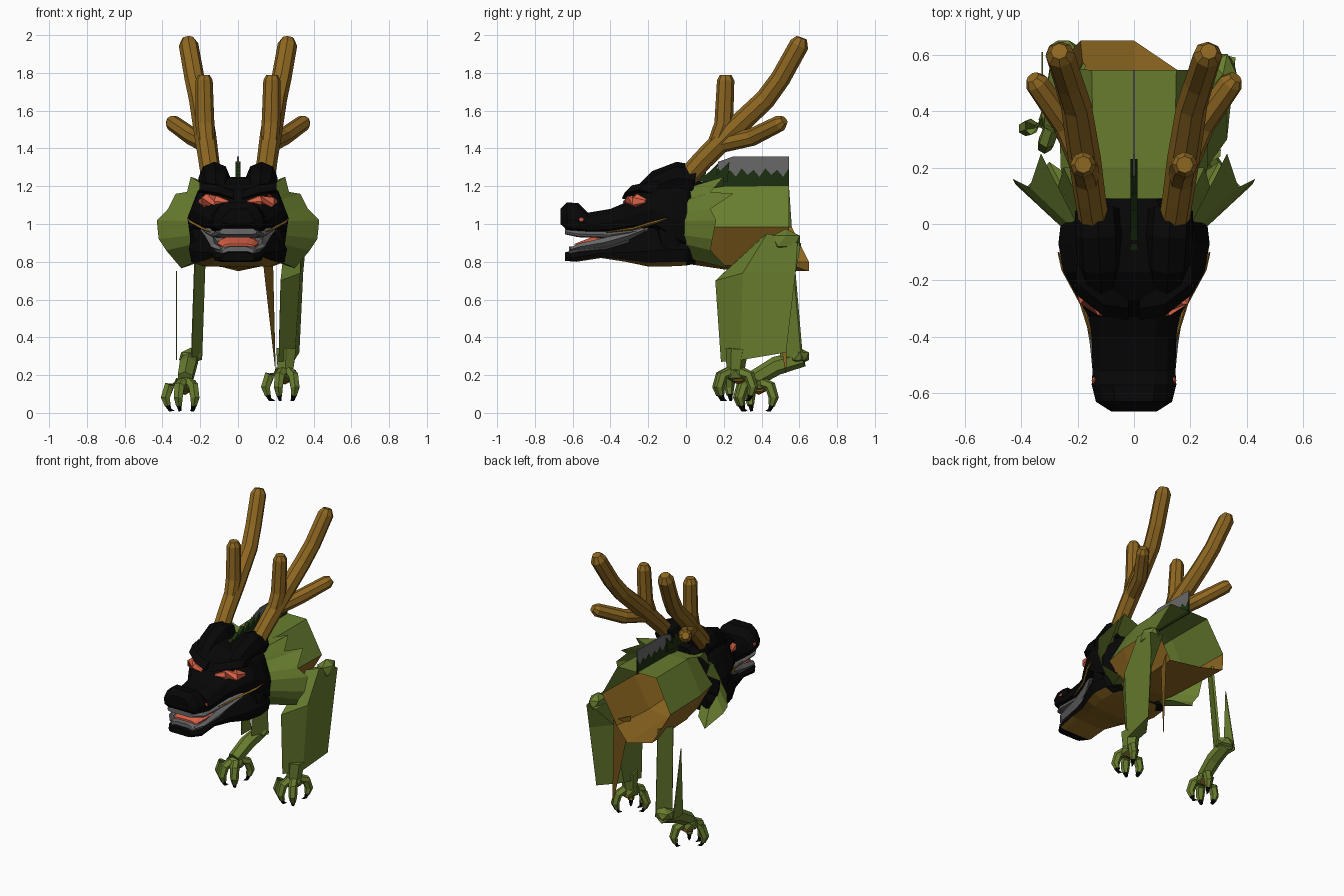
import bpy, bmesh, math
from mathutils import Vector

if "Cube" in bpy.data.objects:
    bpy.data.objects.remove(bpy.data.objects["Cube"])

def material(name, rgb):
    m = bpy.data.materials.new(name)
    m.diffuse_color = (*rgb, 1)
    m.use_nodes = True
    m.node_tree.nodes["Principled BSDF"].inputs["Base Color"].default_value = m.diffuse_color
    return m

GREEN = material("scale green", (0.138, 0.205, 0.028))
DARK = material("dark green", (0.012, 0.030, 0.005))
BROWN = material("horn brown", (0.270, 0.135, 0.015))
BLACK = material("mask black", (0.002, 0.002, 0.002))
GREY = material("tooth grey", (0.140, 0.140, 0.140))
RED = material("eye red", (0.700, 0.120, 0.062))

def build(name, verts, faces, mats, rule=None):
    """Mesh object with outward normals; rule(face) picks the material slot."""
    bm = bmesh.new()
    vs = [bm.verts.new(v) for v in verts]
    for f in faces:
        bm.faces.new([vs[i] for i in f])
    bmesh.ops.recalc_face_normals(bm, faces=bm.faces)
    if rule:
        for f in bm.faces:
            f.material_index = rule(f)
    me = bpy.data.meshes.new(name)
    bm.to_mesh(me)
    bm.free()
    for m in mats:
        me.materials.append(m)
    ob = bpy.data.objects.new(name, me)
    bpy.context.collection.objects.link(ob)
    return ob

def loft(name, rings, mats, rule=None, open_end=False):
    n = len(rings[0])
    verts = [p for r in rings for p in r]
    faces = [(k*n+i, k*n+(i+1) % n, (k+1)*n+(i+1) % n, (k+1)*n+i)
             for k in range(len(rings)-1) for i in range(n)]
    faces.append(tuple(range(n)))
    if not open_end:
        faces.append(tuple(range(len(verts)-n, len(verts))))
    return build(name, verts, faces, mats, rule)

def tube(name, path, radii, mat, n=8):
    pts = [Vector(p) for p in path]
    rings = []
    for i, p in enumerate(pts):
        t = (pts[min(i+1, len(pts)-1)] - pts[max(i-1, 0)]).normalized()
        ref = Vector((0, 0, 1)) if abs(t.x) > .8 else Vector((1, 0, 0))
        u = ref.cross(t).normalized()
        v = t.cross(u)
        rings.append([p + radii[i]*(math.cos(a)*u + math.sin(a)*v)
                      for a in (2*math.pi*j/n for j in range(n))])
    return loft(name, rings, [mat])

def slab(name, outline, x0, x1, mat):
    """Prism from a (y, z) outline between two x planes."""
    return loft(name, [[(x, y, z) for y, z in outline] for x in (x0, x1)], [mat])

def ball(name, loc, size, mat, sub=1):
    bm = bmesh.new()
    bmesh.ops.create_icosphere(bm, subdivisions=sub, radius=1)
    verts = [tuple(loc[k] + v.co[k]*size[k] for k in range(3)) for v in bm.verts]
    bm.verts.index_update()
    faces = [[v.index for v in f.verts] for f in bm.faces]
    bm.free()
    return build(name, verts, faces, [mat])

def section(y, w, zb, zt):
    half = [(0, 1), (.5, 1), (.8, .78), (1, .38), (.95, .1), (.7, 0), (0, 0)]
    ring = half + [(-x, z) for x, z in half[-2:0:-1]]
    return [(x*w, y, zb + z*(zt-zb)) for x, z in ring]

# Head: skull with snout, then lower jaw with a brown throat
loft("skull", [section(*s) for s in (
    (-.665, .08, 1.0, 1.08), (-.63, .135, .968, 1.115), (-.57, .15, .96, 1.11),
    (-.52, .147, .955, 1.06), (-.40, .15, .96, 1.08), (-.33, .16, .968, 1.11),
    (-.27, .195, .975, 1.18), (-.17, .25, .98, 1.24), (-.07, .268, .90, 1.25),
    (0, .26, .86, 1.25), (.09, .15, .95, 1.22))], [BLACK])
loft("lower_jaw", [section(*s) for s in (
    (-.64, .09, .805, .85), (-.58, .13, .80, .865), (-.45, .14, .82, .885),
    (-.32, .17, .80, .93), (-.2, .23, .775, .985), (-.1, .26, .775, 1.02),
    (0, .25, .78, 1.0), (.05, .2, .79, 1.0))], [BLACK, BROWN],
    lambda f: int(f.normal.z < -.85 and f.calc_center_median().y > -.55))
loft("upper_teeth", [section(*s) for s in (
    (-.64, .10, .945, .985), (-.57, .14, .93, .975), (-.4, .143, .925, .97),
    (-.2, .2, .96, .99))], [GREY])
loft("lower_teeth", [section(*s) for s in (
    (-.62, .085, .84, .88), (-.57, .125, .85, .885), (-.42, .137, .865, .895),
    (-.3, .15, .90, .94))], [GREY])
loft("tongue", [section(*s) for s in (
    (-.59, .085, .875, .895), (-.50, .11, .88, .93), (-.25, .11, .88, .945))], [RED])

for s, side in ((-1, "left"), (1, "right")):
    # Face details
    tube(side + "_gum", [(s*.09, -.61, .865), (s*.125, -.56, .88), (s*.132, -.42, .905),
         (s*.155, -.30, .94), (s*.19, -.22, .97)], [.01, .018, .025, .022, .01], GREY, 4)
    tube(side + "_eye", [(s*.05, -.325, 1.115), (s*.11, -.295, 1.12), (s*.168, -.258, 1.12),
         (s*.20, -.21, 1.12)], [.01, .034, .04, .012], RED, 6)
    loft(side + "_brow", [[(s*(x+dx), y+dy, z+dz) for dx, dy, dz in
         ((0, -.04, 0), (0, .05, -.02), (0, .07, .05), (0, 0, .04))]
         for x, y, z in ((.02, -.30, 1.135), (.11, -.285, 1.165), (.205, -.21, 1.18))], [BLACK])
    tube(side + "_mouth_line", [(s*.145, -.42, .957), (s*.185, -.28, .975), (s*.25, -.16, 1.01),
         (s*.268, -.1, 1.03)], [.004, .008, .008, .003], BROWN, 4)
    ball(side + "_nostril", (s*.142, -.555, 1.02), (.009, .015, .015), RED)
    ball(side + "_cheek", (s*.2, -.08, .93), (.065, .08, .14), BLACK)
    tube(side + "_horn_socket", [(s*.115, -.26, 1.13), (s*.12, -.14, 1.21), (s*.125, -.04, 1.245),
         (s*.13, .05, 1.23)], [.05, .08, .085, .08], BLACK, 8)

    # Antlers: main beam and two tines
    tube(side + "_antler", [(s*.14, .0, 1.24), (s*.155, .09, 1.34), (s*.175, .23, 1.48),
         (s*.205, .42, 1.66), (s*.23, .5, 1.77), (s*.262, .60, 1.95), (s*.265, .612, 1.985)],
         [.055, .055, .058, .055, .053, .052, .03], BROWN)
    tube(side + "_antler_upper_tine", [(s*.165, .15, 1.40), (s*.175, .20, 1.53),
         (s*.18, .21, 1.76), (s*.18, .21, 1.79)], [.045, .05, .046, .03], BROWN)
    tube(side + "_antler_outer_tine", [(s*.17, .18, 1.42), (s*.24, .35, 1.46),
         (s*.345, .50, 1.535), (s*.36, .52, 1.55)], [.045, .047, .043, .025], BROWN)

    # Pleated frill around the neck, a single flared sheet
    outer = [(.12, 1.2, .2), (.25, 1.25, .2), (.27, 1.17, .13), (.33, 1.16, .25), (.37, 1.08, .13),
             (.43, 1.02, .16), (.42, .92, .14), (.38, .86, .13), (.3, .765, .22), (.2, .80, .15)]
    front = [(s*x*.6, -.01, 1+(z-1)*.75) for x, z, y in outer]
    n = len(outer)
    build(side + "_frill", front + [(s*x, y, z) for x, z, y in outer],
          [(i, i+1, n+i+1, n+i) for i in range(n-1)], [GREEN])

# Hollow neck and body, open at the back, brown underneath with a skewed rear flap
def body_ring(y, w, zb, zt, zm=.985):
    return [(-w*.55, y, zt), (w*.55, y, zt), (w, y, zm), (w*.55, y, zb+.02), (0, y, zb),
            (-w*.55, y, zb+.02), (-w, y, zm)]
rear = [(-.15, .545, 1.205), (.15, .545, 1.205), (.27, .545, .985), (.155, .545, .79),
        (0, .65, .75), (-.19, .65, .80), (-.27, .56, .985)]
loft("body", [body_ring(.0, .22, .79, 1.17), body_ring(.2, .26, .76, 1.20), rear],
     [GREEN, BROWN], lambda f: int(f.calc_center_median().z < .985 or abs(f.normal.y) > .9), True)

# Back fin: jagged dark base below a grey plate, and small spines on the neck and head
ys = [.17 + .375*i/12 for i in range(13)]
jag = [(y, 1.275 + (.02, -.015, .012, -.025)[i % 4]) for i, y in enumerate(ys)]
slab("fin_base", [(.545, 1.19), (.05, 1.19)] + jag, -.004, .004, DARK)
slab("fin_plate", [(.545, 1.357), (.25, 1.357), (.17, 1.33)] + jag, -.004, .004, GREY)
for i in range(7):
    y = -.20 + i*.06
    z = 1.19 + min(i, 3)*.012
    slab("neck_spine", [(y-.03, z), (y+.06, z), (y+.07, z+.05+.009*i)], -.012, .012, DARK)

# Right front leg: diagonal bar in plan, with shoulder, brown inner sheet and wrist
loft("right_leg", [
    [(.215, .185, .27), (.30, .29, .28), (.325, .53, .32), (.215, .38, .31)],
    [(.225, .155, .70), (.33, .30, .74), (.345, .58, .74), (.24, .46, .74)],
    [(.25, .40, .93), (.33, .43, .95), (.36, .59, .90), (.27, .61, .90)]], [GREEN])
ball("right_shoulder", (.315, .53, .91), (.055, .085, .065), GREEN)
build("right_leg_inner_sheet", [(.13, .42, .82), (.185, .54, .82), (.20, .53, .2)],
      [(0, 1, 2)], [BROWN])
tube("right_wrist", [(.255, .27, .34), (.25, .26, .2)], [.06, .045], GREEN, 6)

# Left front leg: thin strip, elbow, forearm and a loose sliver
loft("left_leg", [
    [(-.245, .50, .27), (-.19, .61, .28), (-.20, .62, .28), (-.25, .51, .27)],
    [(-.225, .46, .86), (-.17, .56, .86), (-.18, .57, .86), (-.23, .47, .86)]], [GREEN])
ball("left_elbow", (-.25, .60, .30), (.07, .06, .045), GREEN)
tube("left_forearm", [(-.25, .62, .29), (-.265, .48, .25), (-.28, .36, .18)],
     [.045, .05, .045], GREEN, 6)
slab("left_leg_sliver", [(.52, .75), (.61, .28), (.50, .28)], -.328, -.322, GREEN)

# Clawed hands: brown palm, green knuckles, curled fingers
def hand(side, x, y, z):
    ball(side + "_hand", (x, y, z), (.065, .06, .045), GREEN)
    ball(side + "_palm", (x, y+.015, z-.02), (.045, .045, .035), BROWN)
    for dx, dy in ((-.10, -.03), (-.035, -.09), (.05, -.08), (.05, .09)):
        def at(k, dz):
            return (x+dx*k, y+dy*k, z+dz)
        tube(side + "_finger", [at(.35, .01), at(.85, -.01), at(1.05, -.07), at(.92, -.11)],
             [.03, .03, .027, .018], GREEN, 6)
        tube(side + "_claw", [at(.94, -.105), at(.8, -.135), at(.55, -.14)],
             [.016, .010, .001], BLACK, 5)
hand("right", .25, .26, .205)
hand("left", -.28, .37, .15)
